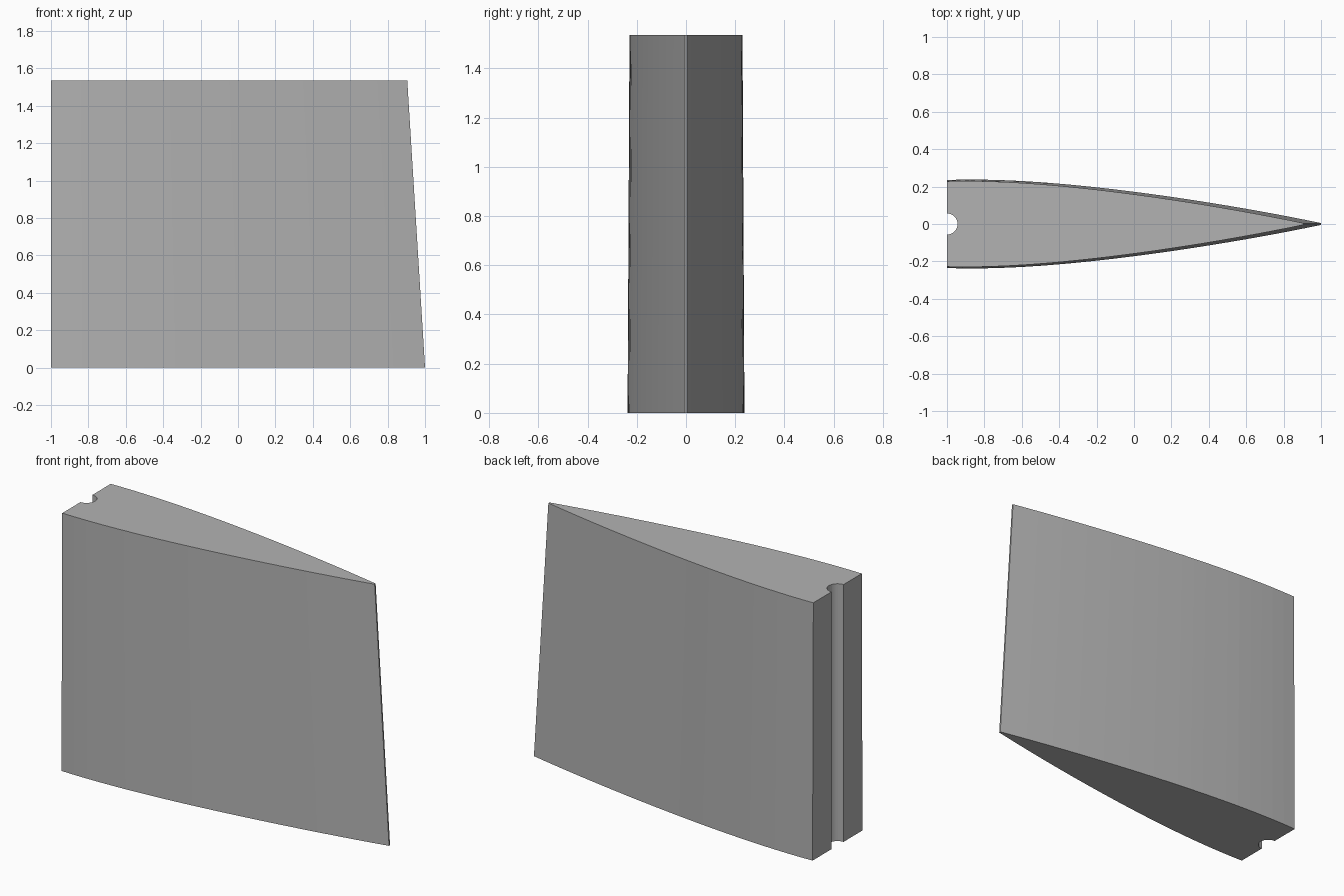
import bpy
import bmesh
from math import sin, cos, pi

cube = bpy.data.objects.get("Cube")
if cube:
    bpy.data.objects.remove(cube, do_unlink=True)

HEIGHT = 1.535
HINGE_X = -1.0
GROOVE_RADIUS = 0.057
SIDE_STEPS = 24
GROOVE_STEPS = 16

grey = bpy.data.materials.new("plain grey")
grey.use_nodes = True
colour = (0.45, 0.45, 0.45, 1)
grey.diffuse_color = colour
grey.node_tree.nodes["Principled BSDF"].inputs["Base Color"].default_value = colour


def half_thickness(u, chord):
    """Symmetric airfoil half thickness at chord fraction u."""
    shape = 0.2969 * u**0.5 - 0.126 * u - 0.3516 * u**2 + 0.2843 * u**3 - 0.1015 * u**4
    return 5 * 0.178 * chord * shape


def section(tail_x, chord):
    """Outline of the flap: one side, blunt tail, other side, hinge groove."""
    nose_x = tail_x - chord
    side = []
    for i in range(SIDE_STEPS + 1):
        x = HINGE_X + (tail_x - HINGE_X) * i / SIDE_STEPS
        side.append((x, half_thickness((x - nose_x) / chord, chord)))
    lower = [(x, -y) for x, y in side]
    groove = []
    for i in range(GROOVE_STEPS + 1):
        a = pi / 2 - pi * i / GROOVE_STEPS
        groove.append((HINGE_X + GROOVE_RADIUS * cos(a), GROOVE_RADIUS * sin(a)))
    return lower + side[::-1] + groove


# Tapered flap body lofted between the root and tip sections
bm = bmesh.new()
root = [bm.verts.new((x, y, 0)) for x, y in section(1.0, 2.67)]
tip = [bm.verts.new((x, y, HEIGHT)) for x, y in section(0.905, 2.58)]
count = len(root)
for i in range(count):
    j = (i + 1) % count
    bm.faces.new((root[i], root[j], tip[j], tip[i]))
bm.faces.new(tip)
bm.faces.new(root[::-1])
bmesh.ops.recalc_face_normals(bm, faces=bm.faces[:])

mesh = bpy.data.meshes.new("rudder_flap")
bm.to_mesh(mesh)
bm.free()
mesh.materials.append(grey)
flap = bpy.data.objects.new("rudder_flap", mesh)
bpy.context.collection.objects.link(flap)
